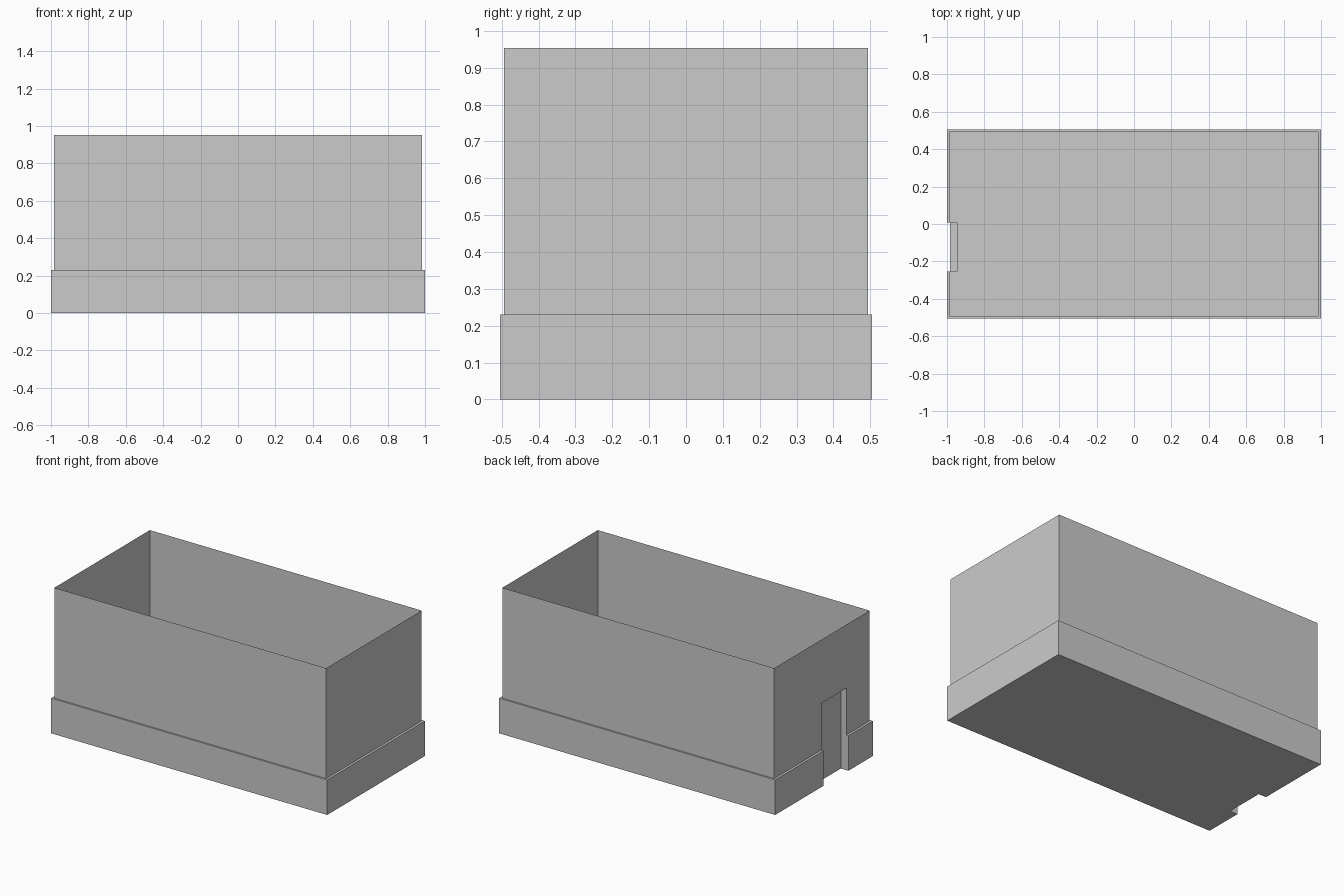
import bpy
import bmesh

if "Cube" in bpy.data.objects:
    bpy.data.objects.remove(bpy.data.objects["Cube"])

PLINTH = (1.0, 0.505)      # half sizes of the base band
WALL = (0.985, 0.494)      # half sizes of the walls
DOOR_Y = (-0.253, 0.007)   # doorway span on the left (-x) side
DOOR_X = -0.945            # back of the doorway recess
BAND_Z, DOOR_Z, TOP_Z = 0.23, 0.537, 0.953


def outline(size, z, notch=True):
    """Counter-clockwise footprint, with the doorway notch on the left side."""
    x, y = size
    d0, d1 = DOOR_Y
    door = [(-x, d1)]
    if notch:
        door += [(DOOR_X, d1), (DOOR_X, d0)]
    door += [(-x, d0)]
    pts = [(-x, -y), (x, -y), (x, y), (-x, y)] + door
    return [(px, py, z) for px, py in pts]


def sheet(name, bands, caps):
    """Join pairs of outlines with quads, add cap faces, and tidy the mesh."""
    bm = bmesh.new()
    for low, high, closed in bands:
        a = [bm.verts.new(p) for p in low]
        b = [bm.verts.new(p) for p in high]
        n = len(a)
        for i in range(n):
            j = (i + 1) % n
            # a flat ledge has no faces inside the doorway
            if closed or i not in (4, 5, 6):
                bm.faces.new((a[i], a[j], b[j], b[i]))
    for cap in caps:
        bm.faces.new([bm.verts.new(p) for p in cap])
    bmesh.ops.remove_doubles(bm, verts=bm.verts[:], dist=1e-5)
    loose = [v for v in bm.verts if not v.link_faces]
    bmesh.ops.delete(bm, geom=loose, context='VERTS')
    bmesh.ops.dissolve_limit(bm, angle_limit=0.01,
                             verts=bm.verts[:], edges=bm.edges[:])
    mesh = bpy.data.meshes.new(name)
    bm.to_mesh(mesh)
    bm.free()
    obj = bpy.data.objects.new(name, mesh)
    bpy.context.collection.objects.link(obj)
    return obj


# base band with its narrow ledge and the notched floor
ground = outline(PLINTH, 0)
band_top = outline(PLINTH, BAND_Z)
wall_low = outline(WALL, BAND_Z)
sheet("base_band",
      [(ground, band_top, True), (band_top, wall_low, False)],
      [ground[::-1]])

# open-topped walls with the doorway recess and its ceiling
wall_mid = outline(WALL, DOOR_Z)
ceiling = wall_mid[4:8][::-1]
sheet("walls",
      [(wall_low, wall_mid, True),
       (outline(WALL, DOOR_Z, False), outline(WALL, TOP_Z, False), True)],
      [])
sheet("doorway_ceiling", [], [ceiling])
